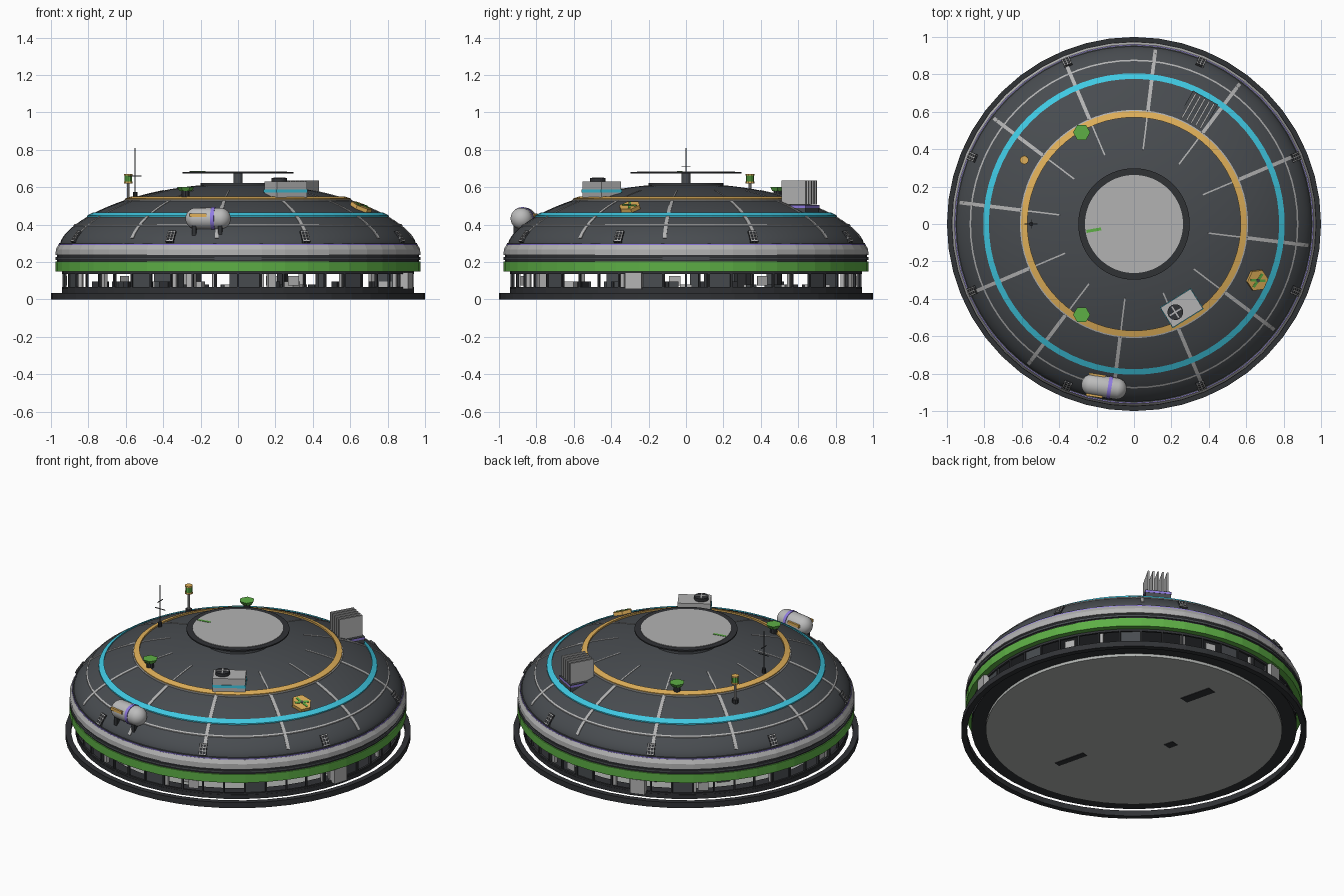
import bpy, bmesh, math, random
from mathutils import Matrix, Vector

cube = bpy.data.objects.get("Cube")
if cube:
    bpy.data.objects.remove(cube)

COLOURS = {
    "slate": (0.065, 0.072, 0.08), "charcoal": (0.03, 0.032, 0.036),
    "floor_grey": (0.42, 0.435, 0.42), "light_grey": (0.45, 0.45, 0.45),
    "pale_grey": (0.5, 0.5, 0.5), "green": (0.11, 0.43, 0.06),
    "cyan": (0.05, 0.58, 0.76), "amber": (0.74, 0.43, 0.1),
    "violet": (0.28, 0.2, 0.76),
}
MATS = {}
for key, rgb in COLOURS.items():
    m = bpy.data.materials.new(key)
    m.use_nodes = True
    m.diffuse_color = (*rgb, 1)
    m.node_tree.nodes["Principled BSDF"].inputs["Base Color"].default_value = (*rgb, 1)
    MATS[key] = m


def at(x, y, z, rot=0):
    return Matrix.Translation((x, y, z)) @ Matrix.Rotation(math.radians(rot), 4, 'Z')


def polar(r, deg, z):
    a = math.radians(deg)
    return at(r * math.cos(a), r * math.sin(a), z, deg)


def dome_z(r):
    return 0.30 + 0.32 * max(0, 1 - (r / 0.95) ** 2) ** 0.64


def on_dome(r, deg):
    """Frame on the dome: local x points downhill, z along the normal."""
    slope = (dome_z(r + 0.005) - dome_z(r - 0.005)) / 0.01
    return polar(r, deg, dome_z(r)) @ Matrix.Rotation(-math.atan(slope), 4, 'Y')


class Part:
    def __init__(self, name):
        self.name, self.bm, self.mats = name, bmesh.new(), []

    def paint(self, faces, colour):
        if colour not in self.mats:
            self.mats.append(colour)
        for f in faces:
            f.material_index = self.mats.index(colour)

    def box(self, size, M, colour):
        S = Matrix.Diagonal((*size, 1))
        v = bmesh.ops.create_cube(self.bm, size=1, matrix=M @ S)["verts"]
        self.paint({f for p in v for f in p.link_faces}, colour)

    def cyl(self, r, h, M, colour, seg=16, top=None):
        v = bmesh.ops.create_cone(self.bm, cap_ends=True, segments=seg, radius1=r,
                                  radius2=r if top is None else top, depth=h, matrix=M)["verts"]
        self.paint({f for p in v for f in p.link_faces}, colour)

    def lathe(self, profile, colour, seg=48, closed=True):
        loops = []
        for i in range(seg):
            c, s = math.cos(2 * math.pi * i / seg), math.sin(2 * math.pi * i / seg)
            loops.append([self.bm.verts.new((r * c, r * s, z)) for r, z in profile])
        n, faces = len(profile), []
        for i in range(seg):
            a, b = loops[i], loops[(i + 1) % seg]
            for j in range(n if closed else n - 1):
                k = (j + 1) % n
                faces.append(self.bm.faces.new((a[j], b[j], b[k], a[k])))
        self.paint(faces, colour)

    def done(self, smooth=False):
        bmesh.ops.recalc_face_normals(self.bm, faces=self.bm.faces[:])
        mesh = bpy.data.meshes.new(self.name)
        self.bm.to_mesh(mesh)
        self.bm.free()
        for c in self.mats:
            mesh.materials.append(MATS[c])
        ob = bpy.data.objects.new(self.name, mesh)
        bpy.context.collection.objects.link(ob)
        if smooth:
            bpy.ops.object.select_all(action='DESELECT')
            ob.select_set(True)
            bpy.context.view_layer.objects.active = ob
            bpy.ops.object.shade_smooth_by_angle(angle=math.radians(35))


def band(name, profile, colour, seg=48):
    p = Part(name)
    p.lathe(profile, colour, seg)
    p.done()


def rect(r0, r1, z0, z1):
    return [(r0, z0), (r1, z0), (r1, z1), (r0, z1)]


# Foundation
band("ground_ring", rect(0.967, 1.0, 0, 0.035), "charcoal")
p = Part("floor_slab")
p.cyl(0.857, 0.04, at(0, 0, 0.034), "floor_grey", 64)
for x, y, w, d in ((-0.02, 0.55, 0.2, 0.06), (0.065, -0.49, 0.2, 0.04), (-0.27, 0.01, 0.06, 0.05)):
    p.box((w, d, 0.004), at(x, y, 0.013, 104), "charcoal")
p.done()
band("floor_rim", rect(0.85, 0.942, 0.032, 0.058), "charcoal")

# Open window storey: rails, mullions, columns and panels
p = Part("window_frame")
for z0, z1 in ((0.058, 0.068), (0.136, 0.15)):
    p.lathe(rect(0.927, 0.94, z0, z1), "charcoal")
for i in range(48):
    p.box((0.014, 0.01, 0.09), polar(0.932, i * 7.5, 0.105), "charcoal")
    if i % 5 == 1:
        p.box((0.006, 0.11, 0.08), polar(0.926, i * 7.5 + 3.75, 0.105), "slate")
    if i % 7 == 3:
        p.box((0.006, 0.06, 0.05), polar(0.92, i * 7.5 + 3.75, 0.1), "light_grey")
for i in range(12):
    p.box((0.02, 0.025, 0.09), polar(0.905, i * 30 + 8, 0.105), "light_grey")
p.done()
p = Part("entry_boxes")
for deg in (-17, 108):
    p.box((0.05, 0.09, 0.09), polar(0.94, deg, 0.1), "light_grey")
p.done()

# Furniture inside
random.seed(4)
p = Part("interior_furniture")
for i in range(46):
    h = random.choice((0.03, 0.045, 0.09))
    p.box((random.uniform(0.03, 0.1), random.uniform(0.03, 0.08), h),
          polar(random.uniform(0.3, 0.86), i * 47, 0.05 + h / 2),
          random.choice(("light_grey", "slate", "charcoal")))
p.done()

# Stacked bands under the dome
p = Part("ceiling")
p.cyl(0.95, 0.01, at(0, 0, 0.157), "slate", 48)
p.done()
band("green_band", rect(0.93, 0.975, 0.15, 0.202), "green")
band("lower_groove", rect(0.9, 0.968, 0.202, 0.212), "charcoal")
band("dark_band", rect(0.9, 0.976, 0.212, 0.226), "slate")
band("upper_groove", rect(0.9, 0.968, 0.226, 0.238), "charcoal")
band("grey_band", [(0.9, 0.238), (0.975, 0.238), (0.974, 0.268), (0.961, 0.291), (0.9, 0.291)],
     "light_grey")
band("violet_trim", rect(0.9, 0.96, 0.291, 0.296), "violet")
band("dome_lip", rect(0.9, 0.957, 0.296, 0.301), "slate")

# Dome shell
p = Part("dome")
shell = []
for i in range(25):
    t = math.radians(90 - i * 3.4)
    shell.append((0.95 * math.sin(t), dome_z(0.95 * math.sin(t))))
p.lathe(shell, "slate", 72, closed=False)
p.cyl(0.2, 0.025, at(0, 0, 0.611), "slate", 48)
p.done(smooth=True)


# Rings and ribs lying on the dome
def dome_ring(name, r0, r1, lift, colour):
    band(name, [(r0, dome_z(r0) - 0.01), (r1, dome_z(r1) - 0.01),
                (r1, dome_z(r1) + lift), (r0, dome_z(r0) + lift)], colour, 72)


dome_ring("thin_ring", 0.871, 0.879, 0.005, "light_grey")
dome_ring("cyan_ring", 0.776, 0.806, 0.007, "cyan")
dome_ring("amber_ring", 0.57, 0.604, 0.01, "amber")
dome_ring("amber_ring_edge", 0.604, 0.61, 0.004, "light_grey")

p = Part("dome_ribs")
for k in range(12):
    for r0, r1, w in ((0.4, 0.57, 0.008), (0.61, 0.94, 0.019)):
        n = 14
        for i in range(n):
            a, b = r0 + (r1 - r0) * i / n, r0 + (r1 - r0) * (i + 1) / n
            length = math.hypot(b - a, dome_z(b) - dome_z(a))
            p.box((length * 1.05, w, 0.005), on_dome((a + b) / 2, 23 + 30 * k), "light_grey")
p.done()

# Eight grilles around the dome foot
p = Part("dome_grilles")
for k in range(8):
    M = on_dome(0.935, 22.5 + 45 * k)
    p.box((0.07, 0.044, 0.016), M, "charcoal")
    for j in range(3):
        p.box((0.07, 0.004, 0.02), M @ at(0, (j - 1) * 0.018, 0), "light_grey")
    for j in range(4):
        p.box((0.004, 0.044, 0.02), M @ at((j - 1.5) * 0.02, 0, 0), "light_grey")
p.done()

# Raised top disc on its hub
p = Part("top_disc")
p.cyl(0.025, 0.06, at(0, 0, 0.65), "slate")
p.cyl(0.298, 0.008, at(0, 0, 0.677), "charcoal", 64)
p.cyl(0.262, 0.004, at(0, 0, 0.682), "light_grey", 64)
p.box((0.08, 0.016, 0.002), at(-0.215, -0.033, 0.685, 10), "green")
p.done()

# Air handling unit
M = at(0.255, -0.45, 0, 32)
p = Part("air_unit")
p.box((0.18, 0.115, 0.04), M @ at(0, 0, 0.53), "slate")
p.box((0.19, 0.125, 0.085), M @ at(0, 0, 0.587), "light_grey")
p.box((0.196, 0.131, 0.017), M @ at(0, 0, 0.58), "cyan")
p.cyl(0.042, 0.02, M @ at(-0.04, 0, 0.64), "charcoal", 20)
for turn in (0, 90):
    p.box((0.07, 0.008, 0.004), M @ at(-0.04, 0, 0.651, turn), "light_grey")
p.done()

# Finned radiator
M = polar(0.695, 60.5, 0)
p = Part("radiator")
p.box((0.16, 0.15, 0.056), M @ at(0, 0, 0.477), "slate")
p.box((0.163, 0.153, 0.012), M @ at(0, 0, 0.496), "violet")
p.box((0.163, 0.153, 0.004), M @ at(0, 0, 0.504), "slate")
for i in range(5):
    p.box((0.15, 0.01, 0.13), M @ at(0, (i - 2) * 0.028, 0.572), "light_grey")
p.done()

# Storage tank: capsule, violet strap, amber side strips, legs
M = at(-0.16, -0.87, 0.433, -9)
p = Part("storage_tank")
v = bmesh.ops.create_uvsphere(p.bm, u_segments=24, v_segments=16, radius=0.058,
                              matrix=M @ Matrix.Rotation(math.pi / 2, 4, 'Y'))["verts"]
p.paint({f for q in v for f in q.link_faces}, "pale_grey")
axis = M.to_3x3() @ Vector((1, 0, 0))
for q in v:
    d = (q.co - M.translation).dot(axis)
    if abs(d) > 0.001:
        q.co += axis * math.copysign(0.064, d)
p.cyl(0.061, 0.02, M @ at(0.03, 0, 0) @ Matrix.Rotation(math.pi / 2, 4, 'Y'), "violet", 24)
for s in (-1, 1):
    p.box((0.09, 0.012, 0.018), M @ at(-0.045, s * 0.056, 0.018), "amber")
    p.box((0.022, 0.04, 0.09), M @ at(s * 0.07, -0.02, -0.06), "charcoal")
p.done(smooth=True)

# Hexagonal hatch
M = on_dome(0.72, -24.5)
p = Part("hatch")
p.cyl(0.06, 0.04, M, "amber", 6)
for turn in (20, 80):
    p.box((0.085, 0.014, 0.046), M @ at(0, 0, 0, turn), "green")
p.cyl(0.01, 0.05, M, "slate", 8)
p.done()

# Mushroom vents
p = Part("mushroom_vents")
for y in (-0.485, 0.49):
    p.cyl(0.022, 0.05, at(-0.28, y, 0.565), "charcoal", 10)
    p.cyl(0.032, 0.022, at(-0.28, y, 0.59, 90), "green", 6, 0.046)
p.done()

# Beacon
p = Part("beacon")
for r, h, z, c in ((0.02, 0.03, 0.505, "charcoal"), (0.008, 0.12, 0.57, "light_grey"),
                   (0.024, 0.01, 0.625, "amber"), (0.021, 0.032, 0.646, "green"),
                   (0.023, 0.008, 0.666, "amber")):
    p.cyl(r, h, at(-0.587, 0.342, z), c, 10)
p.done()

# Antenna
p = Part("antenna")
p.cyl(0.012, 0.03, at(-0.55, 0, 0.56), "charcoal", 10)
p.cyl(0.003, 0.27, at(-0.55, 0, 0.675), "slate", 8)
for z, w, turn in ((0.66, 0.07, 0), (0.71, 0.05, 90)):
    p.box((w, 0.004, 0.004), at(-0.55, 0, z, turn), "slate")
p.done()
